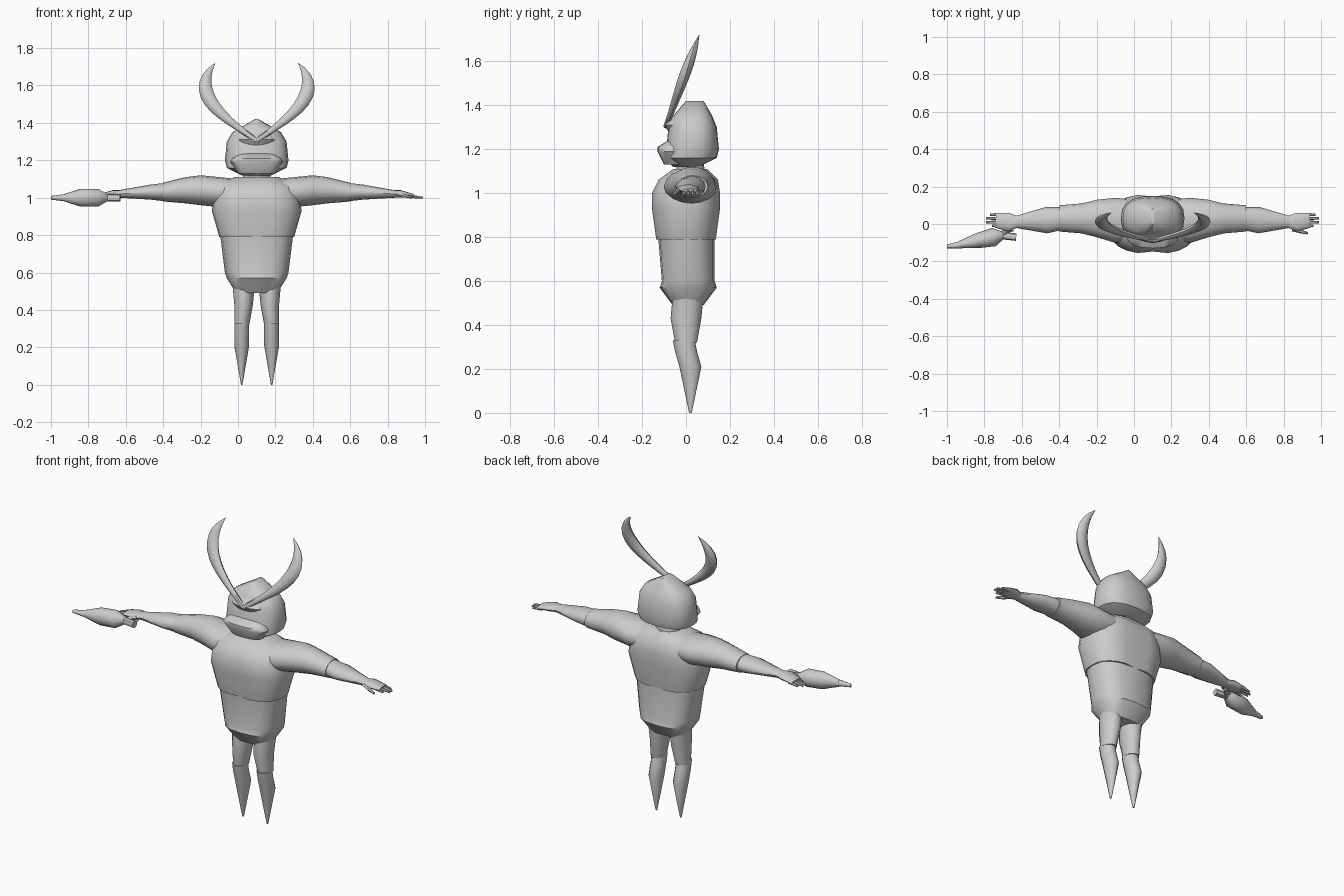
import bpy, bmesh
from math import sin, cos, pi, exp, copysign, radians
from mathutils import Vector

cube = bpy.data.objects.get("Cube")
if cube:
    bpy.data.objects.remove(cube)

BODY_CENTRE = .1  # the arms spread unevenly, so the body sits off the origin

grey = bpy.data.materials.new("plain_grey")
grey.use_nodes = True
grey.diffuse_color = (.6, .6, .6, 1)
shader = grey.node_tree.nodes["Principled BSDF"]
shader.inputs["Base Color"].default_value = grey.diffuse_color


def rounded(value, power):
    """Push a sine or cosine outwards for a boxier cross-section."""
    return copysign(abs(value) ** (2 / power), value)


def skin(name, rings, sides=12, power=2, groove=0, mirror=1, shift=BODY_CENTRE):
    """Join rings, each a centre with two half-axes, into a closed smooth part."""
    bm = bmesh.new()
    loops = []
    for centre, across, along in rings:
        loop = []
        for step in range(sides):
            angle = 2 * pi * step / sides
            u = rounded(cos(angle), power)
            v = rounded(sin(angle), power)
            v *= 1 - groove * exp(-(5 * u) ** 2)
            point = Vector(centre) + across * u + along * v
            point.x = point.x * mirror + shift
            loop.append(bm.verts.new(point))
        loops.append(loop)
    for lower, upper in zip(loops, loops[1:]):
        for i in range(sides):
            previous = i - 1
            bm.faces.new((lower[previous], lower[i], upper[i], upper[previous]))
    bm.faces.new(loops[0])
    bm.faces.new(loops[-1])
    bmesh.ops.recalc_face_normals(bm, faces=bm.faces[:])
    mesh = bpy.data.meshes.new(name)
    bm.to_mesh(mesh)
    bm.free()
    mesh.materials.append(grey)
    part = bpy.data.objects.new(name, mesh)
    bpy.context.collection.objects.link(part)
    bpy.ops.object.select_all(action='DESELECT')
    bpy.context.view_layer.objects.active = part
    part.select_set(True)
    bpy.ops.object.shade_smooth_by_angle(angle=radians(45))


def upright(name, *rows, **options):
    """Stack of level sections: x, y, z, half width, half depth."""
    rings = [((x, y, z), Vector((width, 0, 0)), Vector((0, depth, 0)))
             for x, y, z, width, depth in rows]
    skin(name, rings, **options)


def level(name, *rows, **options):
    """Run of standing sections: x, y, z, half thickness, half height."""
    run = Vector(rows[-1][:3]) - Vector(rows[0][:3])
    sideways = Vector((-run.y, run.x, 0)).normalized()
    rings = [((x, y, z), sideways * thick, Vector((0, 0, height)))
             for x, y, z, thick, height in rows]
    skin(name, rings, **options)


def horn(name, mirror):
    """Crescent that swings out, curls back in and thins to a tip."""
    rings = []
    steps = 12
    turn = .7 * pi
    for step in range(steps + 1):
        t = step / steps
        centre = (.275 * sin(turn * t), .15 * t - .09, 1.305 + .415 * t)
        outward = Vector((.415, 0, -.275 * turn * cos(turn * t))).normalized()
        swell = sin(pi * t ** 1.5)
        width = .012 * (1 - t) + .032 * swell + .001
        depth = .012 * (1 - t) + .02 * swell + .001
        rings.append((centre, outward * width, Vector((0, depth, 0))))
    skin(name, rings, sides=8, mirror=mirror)


# Torso: a loose top hanging over a tapered lower body
upright("lower_body", (0, .01, .49, .11, .07), (0, .01, .57, .16, .13),
        (0, .01, .6, .17, .12), (0, 0, .84, .2, .13), sides=16, power=2.6)
upright("upper_body", (0, 0, .79, .2, .14), (0, 0, .93, .24, .16), (0, 0, 1, .23, .16),
        (0, .01, 1.06, .21, .14), (0, .02, 1.11, .12, .08),
        sides=24, power=2.5, groove=.08)
upright("neck", (0, .02, 1.07, .08, .07), (0, .02, 1.14, .07, .06))

# Helmet with a ridged crown, a jutting chin guard and a brow
upright("helmet", (0, 0, 1.12, .08, .06), (0, .02, 1.16, .16, .12),
        (0, .03, 1.2, .17, .12), (0, .03, 1.3, .16, .11),
        (0, .03, 1.35, .13, .09), (0, .04, 1.42, .01, .04), sides=20, power=2.5)
upright("chin_guard", (0, -.05, 1.13, .1, .05), (0, -.06, 1.19, .14, .07),
        (0, -.06, 1.21, .13, .07), (0, -.04, 1.24, .09, .04), sides=16, power=2.5)
upright("brow", (0, -.04, 1.28, .09, .04), (0, -.05, 1.31, .1, .05),
        (0, -.03, 1.35, .08, .03), sides=16)

for side, mirror in (("left", 1), ("right", -1)):
    horn(side + "_horn", mirror)

    # Arm and hand
    level(side + "_sleeve", (.1, .02, 1.03, .11, .07), (.2, .02, 1.03, .12, .08),
          (.3, .03, 1.04, .1, .08), (.38, .03, 1.04, .08, .07),
          (.5, .03, 1.03, .07, .05), sides=16, mirror=mirror)
    level(side + "_forearm", (.48, .03, 1.03, .06, .05), (.57, .02, 1.03, .07, .04),
          (.74, .01, 1.02, .03, .02), mirror=mirror)
    level(side + "_palm", (.72, .01, 1.02, .03, .02), (.77, .01, 1.02, .05, .02),
          (.84, .02, 1.01, .04, .01), mirror=mirror)
    for finger, reach in enumerate((.86, .89, .89, .87)):
        y = .02 * finger - .01
        level(f"{side}_finger_{finger + 1}", (.81, y, 1.01, .01, .01),
              (reach, y, 1, .006, .006), sides=6, mirror=mirror)
    level(side + "_thumb", (.75, -.02, 1.02, .02, .01), (.79, -.04, 1.01, .01, .01),
          (.83, -.05, 1, .006, .006), sides=6, mirror=mirror)

    # Leg that ends in a point
    upright(side + "_thigh", (.08, 0, .32, .04, .05), (.07, 0, .43, .05, .07),
            (.07, .01, .54, .06, .07), mirror=mirror)
    upright(side + "_shin", (.08, .02, 0, .004, .006), (.08, .02, .21, .04, .05),
            (.08, 0, .28, .04, .05), (.08, -.01, .33, .04, .05), mirror=mirror)

# Pistol held beside the right hand
level("pistol_barrel", (-1, -.12, 1, .01, .01), (-.92, -.11, 1, .02, .02),
      sides=8, shift=0)
level("pistol_body", (-.93, -.11, 1, .02, .02), (-.84, -.09, 1, .04, .05),
      (-.75, -.07, 1, .05, .05), (-.7, -.06, 1, .02, .02), sides=10, shift=0)
level("pistol_grip", (-.72, -.06, 1, .02, .02), (-.63, -.07, 1, .02, .02),
      sides=8, shift=0)
level("pistol_trigger_guard", (-.7, -.06, 1, .01, .02), (-.65, -.01, 1.01, .01, .02),
      sides=8, shift=0)
